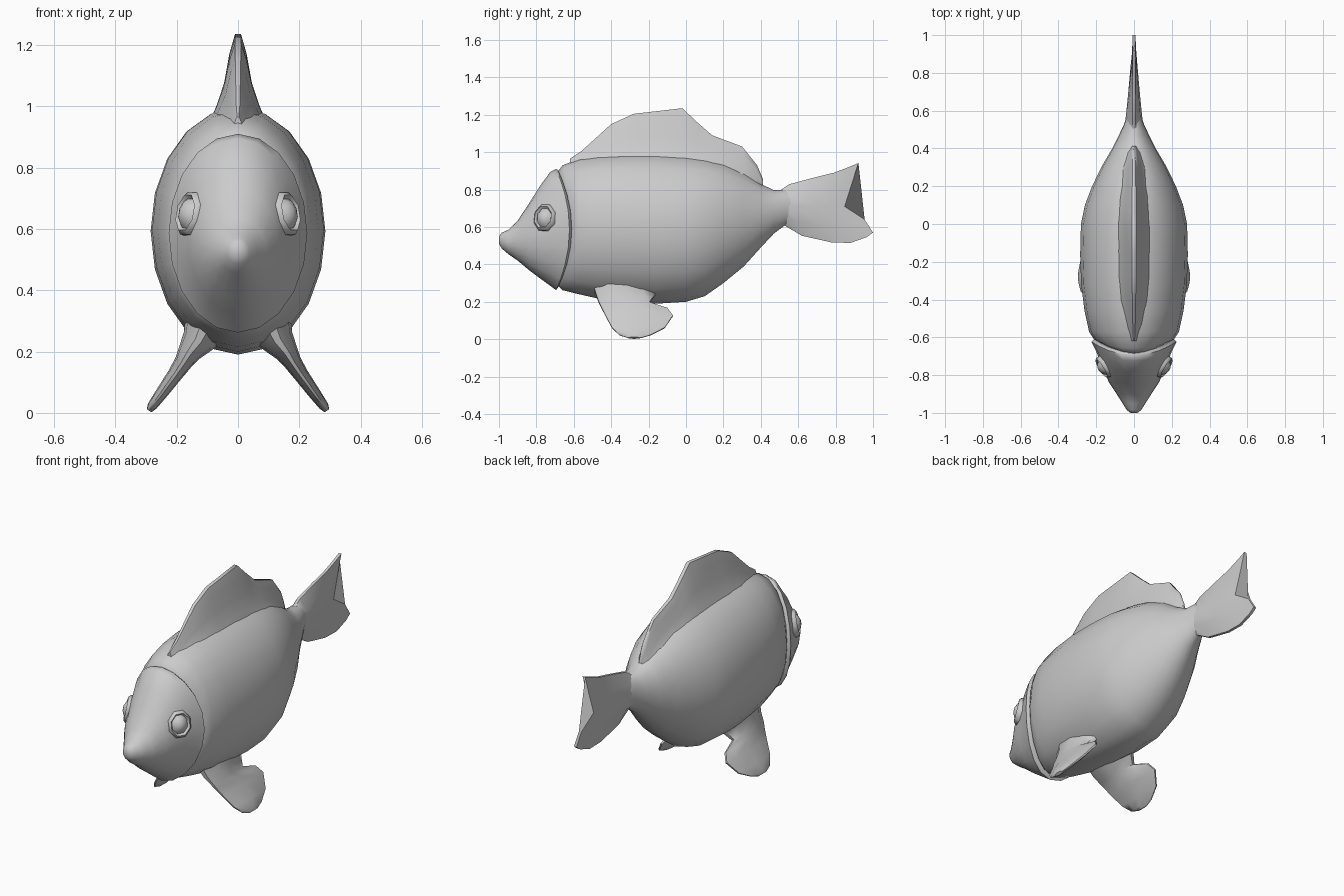
import bpy, bmesh, math
from mathutils import Vector

if "Cube" in bpy.data.objects:
    bpy.data.objects.remove(bpy.data.objects["Cube"])


def loft(name, rings, mirror=False, angle=50):
    """Skin a row of equal-sized closed rings and cap both ends."""
    bm = bmesh.new()
    rows = [[bm.verts.new(p) for p in r] for r in rings]
    n = len(rows[0])
    for a, b in zip(rows, rows[1:]):
        for i in range(n):
            j = (i + 1) % n
            bm.faces.new((a[i], a[j], b[j], b[i]))
    bm.faces.new(rows[0])
    bm.faces.new(rows[-1])
    bmesh.ops.recalc_face_normals(bm, faces=bm.faces)
    me = bpy.data.meshes.new(name)
    bm.to_mesh(me)
    bm.free()
    ob = bpy.data.objects.new(name, me)
    bpy.context.collection.objects.link(ob)
    bpy.ops.object.select_all(action='DESELECT')
    ob.select_set(True)
    bpy.context.view_layer.objects.active = ob
    bpy.ops.object.shade_smooth_by_angle(angle=math.radians(angle))
    if mirror:
        ob.modifiers.new("Mirror", 'MIRROR').use_axis[0] = True
    return ob


def oval(y, lo, hi, w, bulge=0, n=20):
    """Upright oval ring; bulge sweeps its sides backwards."""
    pts = []
    for i in range(n):
        a = 2 * math.pi * i / n
        c, s = math.cos(a), math.sin(a)
        pts.append((w * c, y + bulge * c * c, (lo + hi) / 2 + (hi - lo) / 2 * s))
    return pts


def blade(pts, thick, normal=Vector((1, 0, 0))):
    """Flat ring: a line of points thickened to both sides."""
    pts = [Vector(p) for p in pts]
    up = [p + normal * t for p, t in zip(pts, thick)]
    return up + [p - normal * t for p, t in zip(pts, thick)][::-1]


# Body
loft("body", [oval(*r) for r in (
    (-.69, .29, .89, .17, .06), (-.66, .262, .93, .212, .05), (-.57, .24, .965, .238),
    (-.46, .215, .985, .262), (-.32, .20, .995, .28), (-.16, .19, .995, .285),
    (0, .20, .985, .281), (.10, .23, .97, .26), (.20, .30, .945, .222),
    (.31, .39, .895, .168), (.40, .49, .83, .115), (.47, .565, .797, .08),
    (.53, .61, .80, .052), (.60, .64, .78, .03))])

# Head with gill edge
loft("head", [oval(*r) for r in (
    (-1.0, .51, .55, .018), (-.985, .485, .57, .038), (-.95, .455, .585, .06),
    (-.90, .42, .635, .092), (-.84, .37, .725, .132), (-.78, .325, .82, .165, .015),
    (-.725, .285, .895, .20, .05), (-.695, .262, .91, .226, .072),
    (-.685, .275, .905, .21, .075))], angle=60)

# Dorsal fin: y, base z, top z, thickness scale
rings = []
for y, base, top, k in ((-.62, .91, .965, .3), (-.56, .92, 1.005, .6), (-.40, .93, 1.15, .9),
                        (-.28, .93, 1.205, 1), (-.15, .93, 1.22, 1), (-.02, .92, 1.235, 1),
                        (.06, .91, 1.16, 1), (.14, .90, 1.09, 1), (.30, .84, 1.03, .8),
                        (.38, .78, .93, .55), (.412, .75, .855, .3)):
    f = (0, .25, .5, .8, 1)
    rings.append(blade([(0, y, base + (top - base) * t) for t in f],
                       [k * t for t in (.10, .07, .045, .028, .01)]))
loft("dorsal_fin", rings)

# Tail fin: (y, z) of top, middle and bottom edge, centre thickness
rings = []
for t, m, b, k in (((.44, .775), (.45, .70), (.45, .60), .06),
                   ((.50, .793), (.52, .71), (.52, .612), .05),
                   ((.55, .828), (.57, .71), (.62, .553), .043),
                   ((.68, .863), (.68, .71), (.78, .517), .032),
                   ((.79, .89), (.77, .71), (.88, .515), .024),
                   ((.87, .92), (.82, .71), (.965, .545), .015),
                   ((.922, .942), (.848, .71), (1.0, .57), .01)):
    q = lambda a, c, s: (0, a[0] + (c[0] - a[0]) * s, a[1] + (c[1] - a[1]) * s)
    low = q(m, b, .5)
    if b[0] == 1.0:
        low = (0, .955, .64)
    rings.append(blade([q(t, m, 0), q(t, m, .5), q(t, m, 1), low, q(m, b, 1)],
                       [.008, k * .8, k, k * .8, .008]))
loft("tail_fin", rings)

# Pectoral fins: z, front y, back y, x, thickness
rings = []
for z, y0, y1, x, k in ((.30, -.50, -.10, .10, .085), (.235, -.48, -.17, .13, .055),
                        (.195, -.465, -.195, .16, .038), (.165, -.45, -.10, .178, .03),
                        (.125, -.43, -.07, .205, .025), (.06, -.395, -.115, .252, .02),
                        (.022, -.355, -.19, .28, .016), (.007, -.31, -.24, .29, .009)):
    f = (0, .2, .5, .8, 1)
    rings.append(blade([(x, y0 + (y1 - y0) * t, z) for t in f],
                       [k * t for t in (.2, .85, 1, .7, .2)], Vector((.84, 0, .54))))
loft("pectoral_fins", rings, mirror=True)

# Eyes: eight-sided rim with a domed ball inside
n = Vector((.83, -.52, .2)).normalized()
u = n.cross(Vector((0, 0, 1))).normalized()
v = u.cross(n)
c = Vector((.16, -.757, .65))
rings = []
for r, h in ((.074, -.03), (.072, .004), (.06, .016), (.05, .004), (.036, .02), (.014, .03)):
    rings.append([c + n * h + u * (r * .92 * math.cos(a)) + v * (r * 1.05 * math.sin(a))
                  for a in (math.pi / 8 + i * math.pi / 4 for i in range(8))])
loft("eyes", rings, mirror=True)
